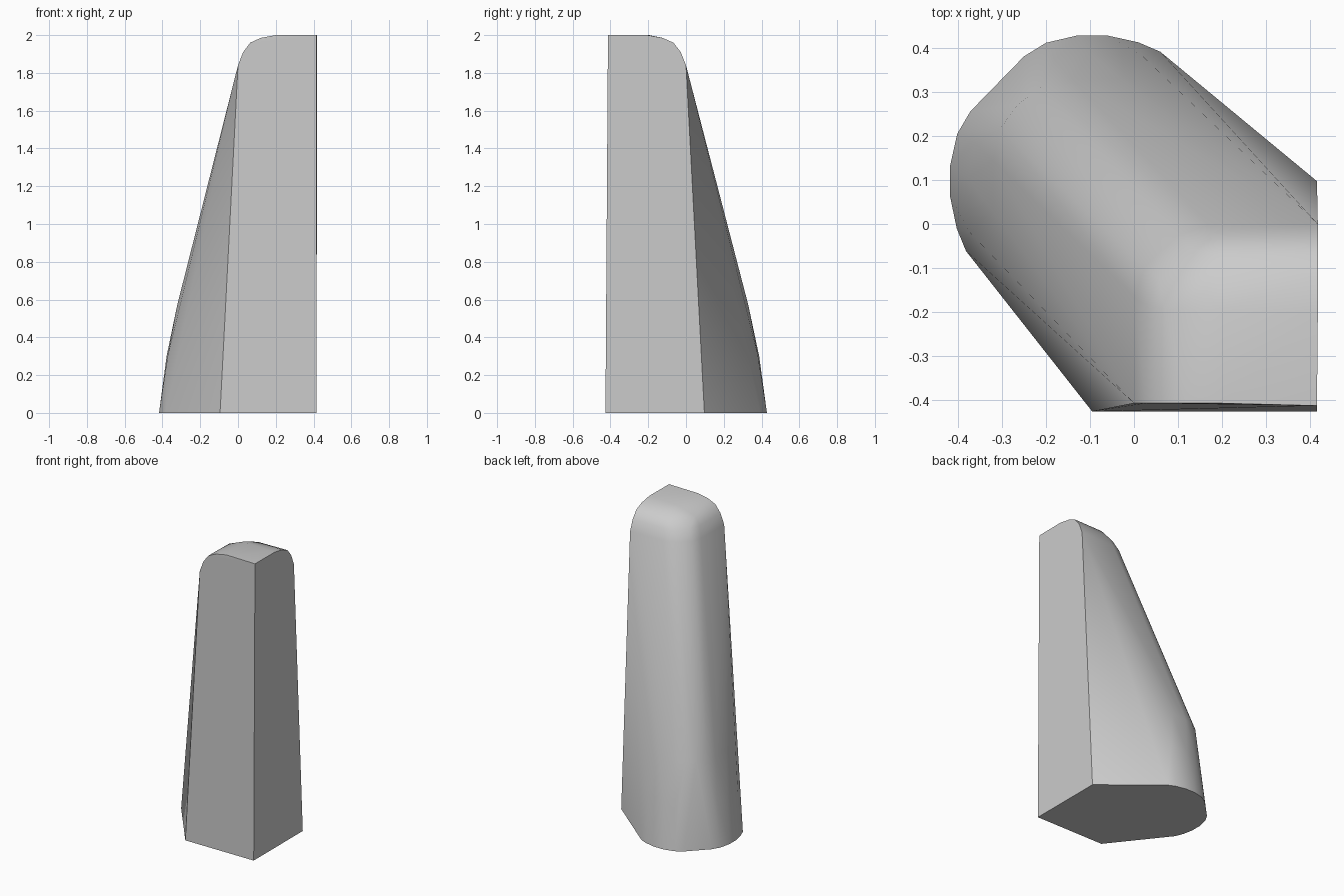
import bpy, bmesh

old = bpy.data.objects.get("Cube")
if old:
    bpy.data.objects.remove(old)

grey = bpy.data.materials.new("plain grey")
grey.use_nodes = True
colour = (0.6, 0.6, 0.6, 1)
grey.diffuse_color = colour
grey.node_tree.nodes["Principled BSDF"].inputs["Base Color"].default_value = colour

# Half sections by height; each is mirrored across the diagonal
sections = [
    (0.0, [(.416, -.416), (.416, .095), (.06, .382), (.01, .403), (-.06, .418),
           (-.13, .418), (-.2, .402), (-.25, .372), (-.3, .32)]),
    (0.3, [(.02, .372), (-.1, .378), (-.18, .362), (-.265, .30)]),
    (0.57, [(-.03, .322), (-.14, .32), (-.21, .305), (-.265, .265)]),
    (1.84, [(.418, 0), (.17, -.002), (.1, -.025), (.062, -.062)]),
    (1.91, [(.418, -.027), (.19, -.03), (.125, -.055), (.09, -.09)]),
    (1.96, [(.418, -.065), (.2, -.07), (.125, -.125)]),
    (1.985, [(.418, -.12), (.16, -.16)]),
    (2.0, [(.416, -.403), (.418, -.2), (.2, -.2)]),
]

# Leaning wedge body, wrapped around the sections
bm = bmesh.new()
for z, half in sections:
    for x, y in half:
        bm.verts.new((x, y * 1.025, z))
        bm.verts.new((-y, -x * (1.025 if z < 1 else 0.975), z))
bmesh.ops.remove_doubles(bm, verts=bm.verts, dist=0.002)
hull = bmesh.ops.convex_hull(bm, input=bm.verts)
spare = {g for g in hull["geom_interior"] + hull["geom_unused"]
         if isinstance(g, bmesh.types.BMVert)}
bmesh.ops.delete(bm, geom=list(spare), context='VERTS')
bmesh.ops.dissolve_limit(bm, angle_limit=0.02, verts=bm.verts, edges=bm.edges)
bmesh.ops.recalc_face_normals(bm, faces=bm.faces)
mesh = bpy.data.meshes.new("wedge_body")
bm.to_mesh(mesh)
bm.free()
mesh.materials.append(grey)
body = bpy.data.objects.new("wedge_body", mesh)
bpy.context.collection.objects.link(body)

# Smooth the rounded back and top, keep the flat sides crisp
bpy.ops.object.select_all(action='DESELECT')
body.select_set(True)
bpy.context.view_layer.objects.active = body
bpy.ops.object.shade_smooth_by_angle(angle=0.5)
